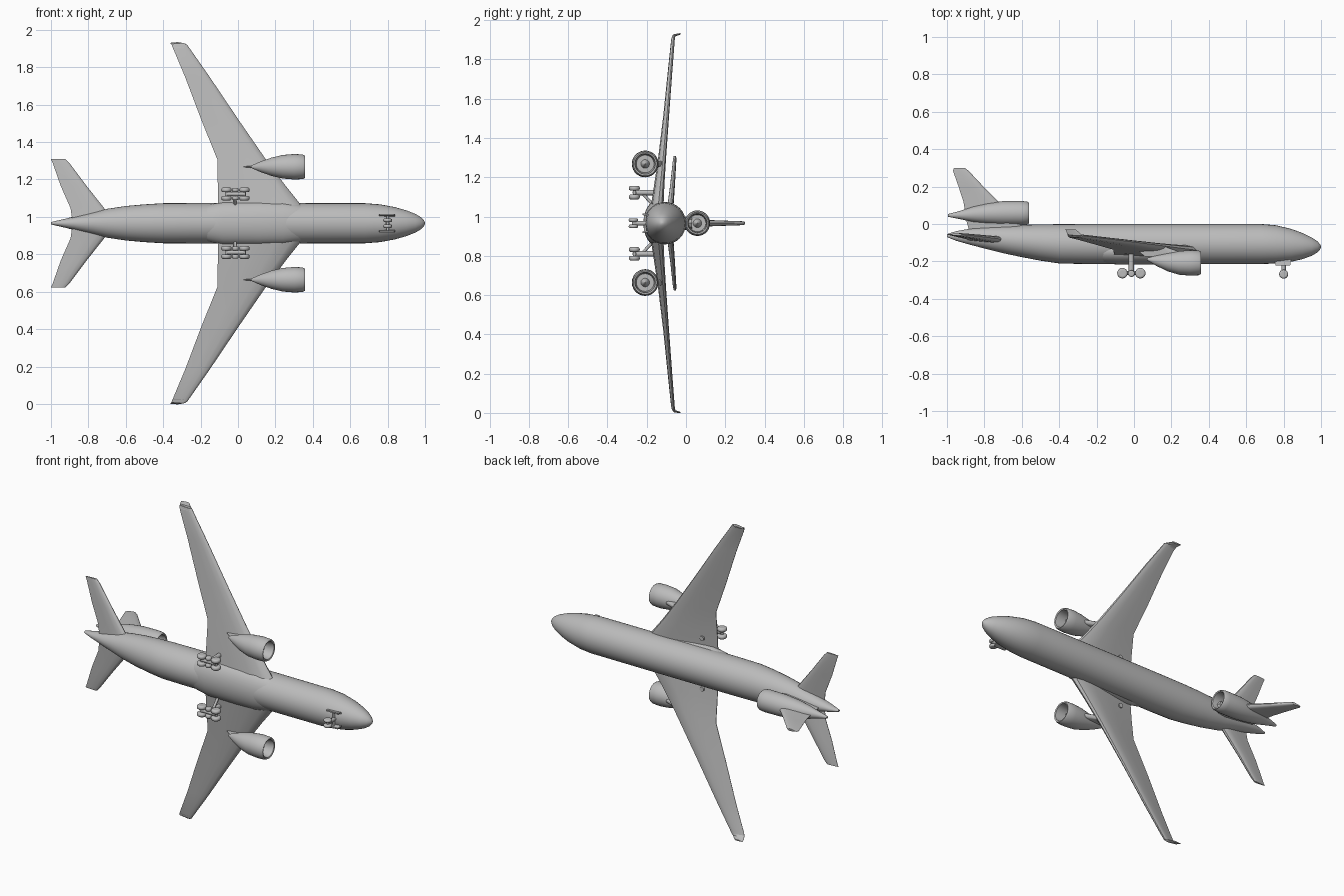
import bpy, bmesh, math
from mathutils import Vector

ZC = 0.966  # centre line; the nose points to +x, the aircraft's back to +y
GREY = bpy.data.materials.new("light_grey")
GREY.diffuse_color = (0.5, 0.5, 0.5, 1)


def finish(name, bm, angle=40):
    bmesh.ops.recalc_face_normals(bm, faces=bm.faces)
    me = bpy.data.meshes.new(name)
    bm.to_mesh(me)
    bm.free()
    me.materials.append(GREY)
    me.shade_smooth()
    me.set_sharp_from_angle(angle=math.radians(angle))
    ob = bpy.data.objects.new(name, me)
    bpy.context.collection.objects.link(ob)
    return ob


def loft(name, rings, angle=40):
    """Skin a list of equal-length point rings and cap both ends."""
    bm = bmesh.new()
    rows = [[bm.verts.new(p) for p in r] for r in rings]
    n = len(rows[0])
    for a, b in zip(rows, rows[1:]):
        for i in range(n):
            j = (i + 1) % n
            bm.faces.new((a[i], a[j], b[j], b[i]))
    bm.faces.new(rows[0])
    bm.faces.new(rows[-1])
    return finish(name, bm, angle)


def body(name, stations, z=ZC, n=32, angle=40):
    """Elliptic rings along x: (x, y centre, y radius, z radius)."""
    rings = []
    for x, y, ry, rz in stations:
        rings.append([(x, y + ry * math.cos(2 * math.pi * i / n),
                       z + rz * math.sin(2 * math.pi * i / n)) for i in range(n)])
    return loft(name, rings, angle)


FOIL = [(0, 0), (.03, .28), (.12, .46), (.3, .5), (.6, .34), (1, .04)]


def foil(le, te, thick, across):
    """Aerofoil ring from leading to trailing edge."""
    le, te, across = Vector(le), Vector(te), Vector(across)
    up = [le.lerp(te, t) + across * h * thick for t, h in FOIL]
    low = [le.lerp(te, t) - across * h * thick for t, h in FOIL[:0:-1]]
    return up + low


def tube(name, a, b, r, n=12):
    a, b = Vector(a), Vector(b)
    q = (b - a).to_track_quat('Z', 'Y')
    rings = [[p + q @ Vector((r * math.cos(2 * math.pi * i / n),
                              r * math.sin(2 * math.pi * i / n), 0))
              for i in range(n)] for p in (a, b)]
    return loft(name, rings)


def wheel(name, x, y, z, r, w, n=20):
    """Rounded tyre turning about the z axis."""
    prof = [(-.5, .5), (-.5, .75), (-.3, .96), (0, 1), (.3, .96), (.5, .75), (.5, .5)]
    loft(name, [[(x + r * k * math.cos(2 * math.pi * i / n),
                  y + r * k * math.sin(2 * math.pi * i / n), z + w * t)
                 for i in range(n)] for t, k in prof], 60)


# Fuselage
body("fuselage", [
    (-1.0, -.062, .008, .006), (-.95, -.064, .026, .018), (-.88, -.068, .042, .034),
    (-.78, -.076, .060, .058), (-.70, -.083, .073, .077), (-.60, -.091, .086, .092),
    (-.50, -.099, .097, .101), (-.40, -.106, .105, .107), (-.25, -.107, .107, .108),
    (.3, -.107, .107, .108), (.68, -.107, .107, .107), (.76, -.109, .102, .101),
    (.84, -.114, .088, .086), (.90, -.118, .070, .069), (.95, -.121, .049, .049),
    (.98, -.122, .030, .031), (.995, -.122, .014, .014), (1.0, -.122, .003, .003)])

# Belly fairing between the wing roots
body("belly_fairing", [
    (-.24, -.14, .045, .06), (-.16, -.145, .066, .098), (-.08, -.147, .070, .114),
    (.12, -.147, .070, .116), (.24, -.147, .069, .113), (.33, -.142, .062, .100),
    (.40, -.14, .045, .07)], angle=60)


def nacelle(name, y, z, stations):
    """Hollow-fronted engine pod; repeated x values step into the intake."""
    return body(name, [(x, y + dy, r, r) for x, dy, r in stations], z, 28, 35)


POD = [(.07, .02, .006), (.12, .012, .028), (.18, .004, .049), (.24, 0, .063),
       (.30, 0, .068), (.345, 0, .066), (.357, 0, .060), (.354, 0, .052),
       (.31, 0, .047), (.285, 0, .045), (.285, 0, .022), (.31, 0, .013), (.325, 0, .002)]

UP = (0, 1, 0)
for side, s in (("left", 1), ("right", -1)):
    def Z(d, s=s):
        return ZC + s * d

    # Wing with kinked trailing edge and a small upturned tip
    loft(side + "_wing", [foil((a, ya, Z(d)), (b, yb, Z(d)), t, UP) for d, a, ya, b, yb, t in [
        (.03, .385, -.150, -.107, -.165, .070), (.10, .335, -.140, -.107, -.160, .062),
        (.20, .255, -.130, -.108, -.152, .050), (.34, .150, -.116, -.110, -.136, .038),
        (.55, .005, -.097, -.195, -.112, .028), (.78, -.150, -.078, -.282, -.088, .022),
        (.93, -.255, -.065, -.345, -.072, .018), (.955, -.272, -.062, -.355, -.064, .016)]])
    loft(side + "_wing_tip", [
        foil((-.265, -.066, Z(.940)), (-.350, -.070, Z(.940)), .014, UP),
        foil((-.280, -.058, Z(.958)), (-.356, -.056, Z(.958)), .014, (0, .7, -.7 * s)),
        foil((-.310, -.030, Z(.964)), (-.366, -.028, Z(.964)), .008, (0, 0, -s))])

    # Tailplane
    loft(side + "_tailplane", [foil((a, y, Z(d)), (b, y, Z(d)), t, UP) for d, a, y, b, t in [
        (.01, -.655, -.086, -.885, .036), (.08, -.715, -.080, -.895, .032),
        (.20, -.810, -.068, -.948, .024), (.32, -.900, -.058, -.990, .018),
        (.343, -.922, -.056, -1.0, .012)]])

    # Wing engine and its pylon
    nacelle(side + "_engine", -.208, Z(.302), POD)
    loft(side + "_pylon", [foil((a, y, Z(.302)), (b, y, Z(.302)), .03, (0, 0, 1))
                           for y, a, b in [(-.175, .27, .06), (-.150, .25, .03), (-.118, .16, .03)]])

    # Main landing gear: four-wheel truck on a strut
    g = Z(.156)
    tube(side + "_main_strut", (-.015, -.13, g), (-.015, -.262, g), .014)
    tube(side + "_truck_beam", (-.06, -.262, g), (.034, -.262, g), .011)
    tube(side + "_side_brace", (-.015, -.225, g), (-.015, -.165, Z(.09)), .008)
    for k, x in enumerate((-.062, .034)):
        tube(f"{side}_axle_{k}", (x, -.262, g - .024), (x, -.262, g + .024), .008)
        for m in (-1, 1):
            wheel(f"{side}_main_wheel_{k}_{m}", x, -.263, g + m * .022, .028, .024)
    for m in (-1, 1):
        wheel(f"{side}_middle_wheel_{m}", -.014, -.265, g + m * .022, .018, .022)

    # Nose gear wheel and door
    wheel(side + "_nose_wheel", .80, -.268, Z(.016), .024, .018)
    loft(side + "_nose_door", [[(x, y, Z(d)) for x, y, d in
                                [(.752, -.195, e), (.84, -.19, e), (.835, -.222, e + .006),
                                 (.757, -.222, e + .006)]] for e in (.036, .044)])

# Nose gear strut and axle
tube("nose_strut", (.80, -.18, ZC), (.80, -.268, ZC), .012)
tube("nose_axle", (.80, -.268, ZC - .022), (.80, -.268, ZC + .022), .008)
tube("nose_door_link", (.80, -.208, ZC - .04), (.80, -.208, ZC + .04), .007)

# Tail engine above the rear fuselage
nacelle("tail_engine", .058, ZC, [
    (-.995, -.012, .007), (-.93, -.010, .022), (-.86, -.006, .041), (-.78, -.002, .056),
    (-.70, 0, .064), (-.60, 0, .065), (-.572, 0, .062), (-.562, 0, .056), (-.566, 0, .049),
    (-.60, 0, .045), (-.63, 0, .043), (-.63, 0, .022), (-.605, 0, .012), (-.592, 0, .002)])
loft("tail_engine_mount", [foil((a, y, ZC), (b, y, ZC), .07, (0, 0, 1))
                           for y, a, b in [(-.04, -.58, -.88), (.03, -.60, -.90)]])

# Fin
loft("fin", [foil((a, y, ZC), (b, y, ZC), t, (0, 0, 1)) for y, a, b, t in [
    (.05, -.66, -.90, .036), (.12, -.725, -.912, .032), (.20, -.805, -.938, .026),
    (.285, -.885, -.968, .020), (.30, -.905, -.962, .014)]])
